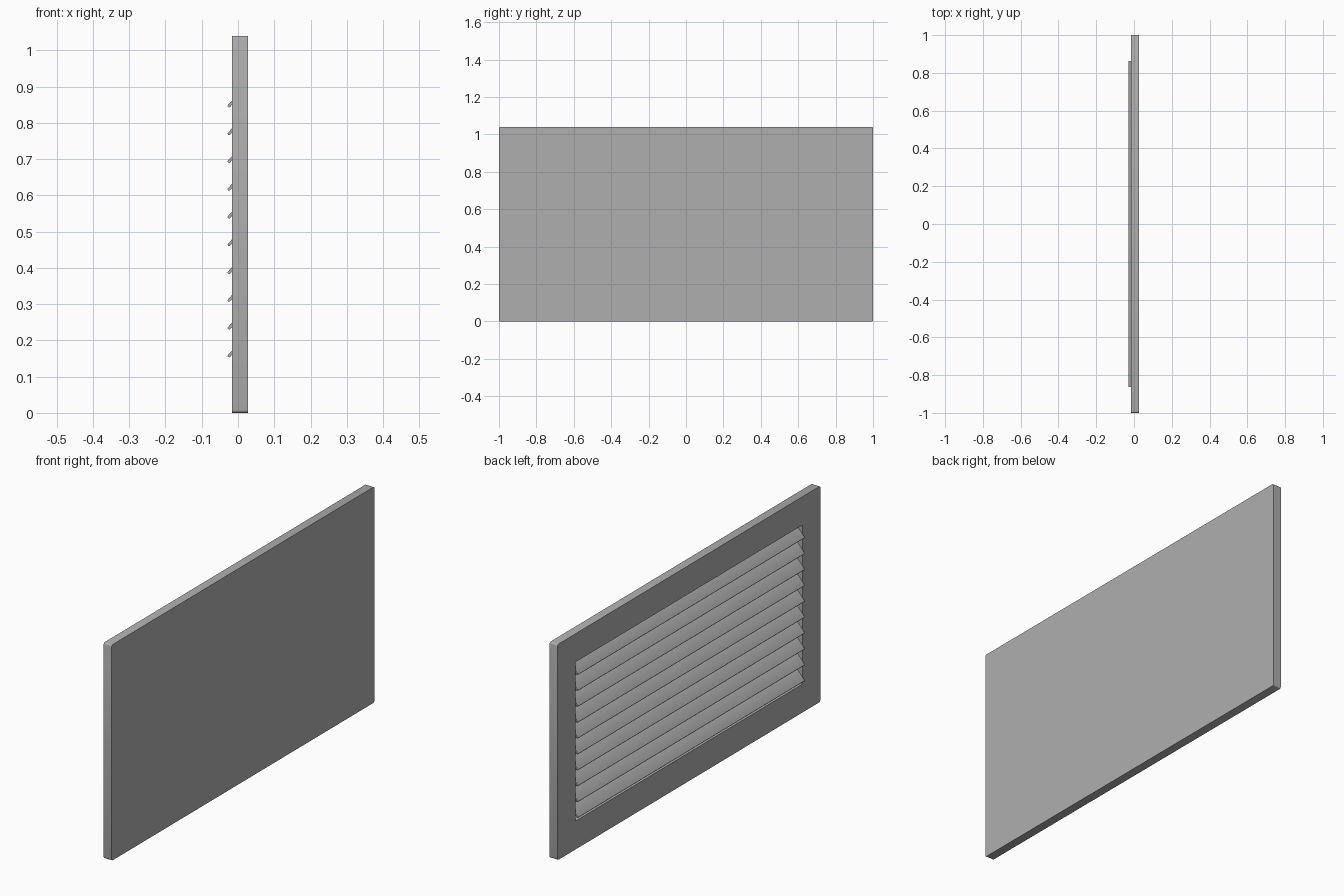
import bpy
import bmesh
import math
from mathutils import Matrix, Vector

cube = bpy.data.objects.get("Cube")
if cube:
    bpy.data.objects.remove(cube, do_unlink=True)

HEIGHT = 1.04
MARGIN = 0.137      # frame width around the opening
SLATS = 10
PITCH = (HEIGHT - 2 * MARGIN) / SLATS

grey = bpy.data.materials.new("painted_grey")
grey.use_nodes = True
grey.diffuse_color = (0.43, 0.43, 0.43, 1)
grey.node_tree.nodes["Principled BSDF"].inputs["Base Color"].default_value = (0.43, 0.43, 0.43, 1)


def box(name, size, center, round_axis=None, radius=0.0, segments=3):
    """Box whose edges parallel to round_axis are rounded."""
    bm = bmesh.new()
    bmesh.ops.create_cube(bm, size=1, matrix=Matrix.Diagonal((*size, 1)))
    if round_axis is not None:
        edges = [e for e in bm.edges
                 if abs((e.verts[0].co - e.verts[1].co).normalized()[round_axis]) > 0.9]
        bmesh.ops.bevel(bm, geom=edges, offset=radius, segments=segments,
                        profile=0.5, affect='EDGES')
    mesh = bpy.data.meshes.new(name)
    bm.to_mesh(mesh)
    bm.free()
    mesh.materials.append(grey)
    obj = bpy.data.objects.new(name, mesh)
    obj.location = center
    bpy.context.collection.objects.link(obj)
    return obj


def smooth(obj):
    bpy.ops.object.select_all(action='DESELECT')
    obj.select_set(True)
    bpy.context.view_layer.objects.active = obj
    bpy.ops.object.shade_smooth_by_angle(angle=math.radians(35))


# Panel with rounded corners and a closed +x face
panel = box("panel", (0.043, 2, HEIGHT), (0.0055, 0, HEIGHT / 2), 0, 0.008)

# Recess behind the slats
cutter = box("recess_cutter", (0.06, 2 - 2 * MARGIN, HEIGHT - 2 * MARGIN),
             (-0.01, 0, HEIGHT / 2))
cutter.hide_render = True
cutter.hide_viewport = True
recess = panel.modifiers.new("recess", 'BOOLEAN')
recess.operation = 'DIFFERENCE'
recess.solver = 'EXACT'
recess.object = cutter
smooth(panel)

# Sloping slats, stacked up the opening
slat = box("louver_slats", (0.008, 2 - 2 * MARGIN, 0.066),
           (-0.005, 0, MARGIN + 0.042), 1, 0.0035)
slat.data.transform(Matrix.Rotation(math.radians(42), 4, 'Y'))
stack = slat.modifiers.new("stack", 'ARRAY')
stack.count = SLATS
stack.use_relative_offset = False
stack.use_constant_offset = True
stack.constant_offset_displace = Vector((0, 0, PITCH))
smooth(slat)
